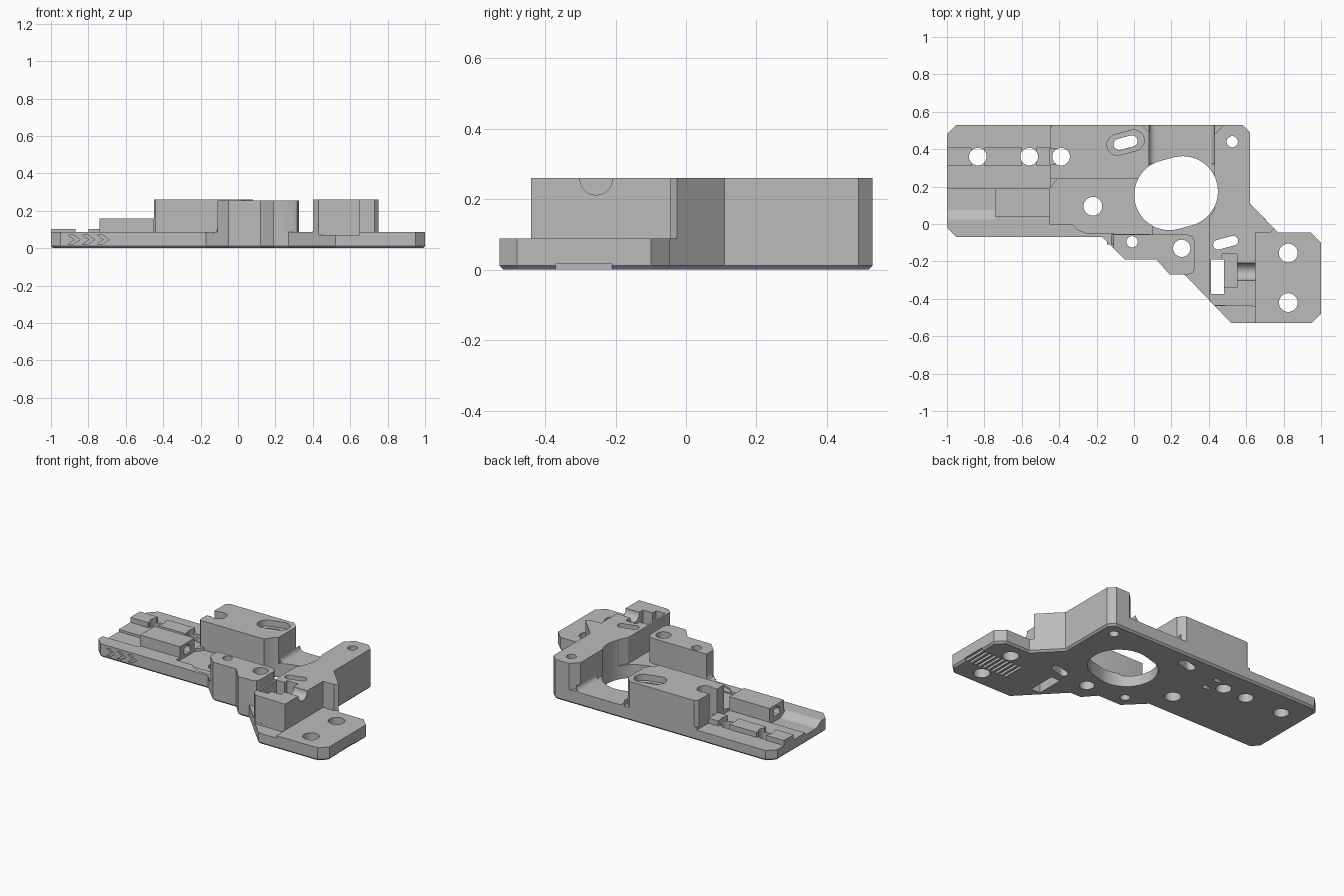
import bpy, bmesh
from math import sin, cos, pi, radians

old = bpy.data.objects.get("Cube")
if old:
    bpy.data.objects.remove(old, do_unlink=True)

grey = bpy.data.materials.new("matte_grey")
grey.use_nodes = True
GREY = (0.5, 0.5, 0.5, 1)
grey.diffuse_color = GREY
grey.node_tree.nodes["Principled BSDF"].inputs["Base Color"].default_value = GREY

TILT = radians(15)
TOP = 0.26
DECK = 0.088
AXES = {"X": lambda a, b, h: (h, a, b),
        "Y": lambda a, b, h: (a, h, b),
        "Z": lambda a, b, h: (a, b, h)}


def prism(name, pts, lo, hi, axis="Z", chamfer=0):
    """Extrude a 2D outline along an axis, with an optional chamfer at the low end."""
    place = AXES[axis]
    bm = bmesh.new()
    low = [bm.verts.new(place(a, b, lo)) for a, b in pts]
    high = [bm.verts.new(place(a, b, hi)) for a, b in pts]
    base = bm.faces.new(low)
    bm.faces.new(high)
    n = len(pts)
    for i in range(n):
        j = (i + 1) % n
        bm.faces.new((low[i], low[j], high[j], high[i]))
    bmesh.ops.recalc_face_normals(bm, faces=bm.faces)
    if chamfer:
        bmesh.ops.bevel(bm, geom=list(base.edges), offset=chamfer,
                        segments=1, affect="EDGES")
    mesh = bpy.data.meshes.new(name)
    bm.to_mesh(mesh)
    bm.free()
    mesh.materials.append(grey)
    obj = bpy.data.objects.new(name, mesh)
    bpy.context.scene.collection.objects.link(obj)
    return obj


def rect(x0, x1, y0, y1):
    return [(x0, y0), (x1, y0), (x1, y1), (x0, y1)]


def obround(x, y, r, half=0, steps=24):
    """Tilted slot outline; a plain circle when half is zero."""
    pts = []
    for side in (1, -1):
        start = TILT + (-pi / 2 if side > 0 else pi / 2)
        for i in range(steps + (1 if half else 0)):
            t = start + pi * i / steps
            pts.append((x + side * half * cos(TILT) + r * cos(t),
                        y + side * half * sin(TILT) + r * sin(t)))
    return pts


cutters = []


def cutter(pts, lo=-0.1, hi=0.4, axis="Z"):
    obj = prism("cutter", pts, lo, hi, axis)
    obj.hide_render = True
    cutters.append(obj)
    return obj


def cut(obj, tools):
    for tool in tools:
        mod = obj.modifiers.new("cut", "BOOLEAN")
        mod.operation = "DIFFERENCE"
        mod.solver = "EXACT"
        mod.object = tool


def cove(name, wall, direction, y0, y1, z, r=0.035):
    """Concave fillet strip at the foot of a wall."""
    arc = [(wall + direction * r * (1 - sin(t * pi / 12)),
            z + r * (1 - cos(t * pi / 12))) for t in range(7)]
    return prism(name, [(wall, z)] + arc[::-1], y0, y1, "Y")


# Parts
plate = prism("base_plate", [
    (-1, -0.02), (-0.95, -0.07), (-0.17, -0.07), (-0.05, -0.19), (0.12, -0.19),
    (0.19, -0.27), (0.27, -0.27), (0.52, -0.53), (0.95, -0.53), (1, -0.48),
    (1, -0.1), (0.945, -0.045), (0.77, -0.045), (0.62, 0.11), (0.62, 0.49),
    (0.58, 0.53), (-0.95, 0.53), (-1, 0.48)], 0, DECK, chamfer=0.012)
rear_block = prism("rear_block", [
    (-0.45, 0.25), (-0.44, 0.24), (0.03, 0.24), (0.065, 0.26), (0.08, 0.3),
    (0.08, 0.49), (0.04, 0.53), (-0.43, 0.53), (-0.45, 0.51)], DECK - 0.018, TOP)
front_block = prism("front_block", [
    (-0.11, -0.055), (-0.11, -0.13), (-0.05, -0.19), (0.12, -0.19), (0.19, -0.27),
    (0.29, -0.27), (0.315, -0.26), (0.325, -0.235), (0.325, -0.09),
    (0.31, -0.065), (0.28, -0.055)], DECK - 0.03, TOP - 0.005)
side_block = prism("side_block", [
    (0.43, 0.48), (0.48, 0.53), (0.58, 0.53), (0.62, 0.49), (0.62, 0.11),
    (0.75, -0.025), (0.73, -0.045), (0.65, -0.045), (0.65, -0.44),
    (0.43, -0.436), (0.4, -0.405), (0.4, 0.03), (0.43, 0.08)], DECK - 0.02, TOP)
guide_bar = prism("guide_bar", rect(-0.74, -0.45, 0.04, 0.19), 0.05, 0.16)
rails = [prism("rail", rect(a, b, 0.31, 0.41), 0.06, 0.103)
         for a, b in ((-1, -0.87), (-0.8, -0.6), (-0.52, -0.45))]
coves = [cove("rear_block_cove", 0.08, 1, 0.32, 0.53, DECK),
         cove("side_block_cove", 0.43, -1, 0.32, 0.53, DECK),
         cove("front_block_cove", -0.11, -1, -0.11, -0.055, DECK - 0.01)]

# Through holes and slots
bore = cutter(obround(0.225, 0.165, 0.188, 0.037))
rail_holes = [cutter(obround(x, 0.36, 0.047)) for x in (-0.835, -0.56, -0.39)]
deck_holes = [cutter(obround(x, y, 0.05)) for x, y in
              ((-0.22, 0.095), (0.825, -0.155), (0.825, -0.42))]
front_holes = [cutter(obround(-0.01, -0.095, 0.03)),
               cutter(obround(0.255, -0.13, 0.046))]
pin_hole = cutter(obround(0.525, 0.44, 0.03))
rear_slot = cutter(obround(-0.045, 0.435, 0.03, 0.035))
side_slot = cutter(obround(0.49, -0.1, 0.026, 0.042))
window = cutter(rect(0.413, 0.48, -0.375, -0.19))

# Recesses in the blocks
rear_recess = cutter(obround(-0.045, 0.435, 0.056, 0.045), 0.22)
rear_notch = cutter(rect(-0.5, -0.39, 0.32, 0.4))
head_pocket = cutter(rect(0.47, 0.55, -0.34, -0.16), 0.16)
channel = cutter(obround(-0.255, 0.258, 0.046), 0.5, 0.7, "X")
bar_hole = cutter(obround(0.115, 0.112, 0.032), -0.8, -0.4, "X")

# Recesses in the plate
recesses = [
    cutter(rect(-1.1, -0.45, 0.19, 0.6), 0.07),
    cutter([(0.02, 0.09), (0.075, 0.055), (0.19, 0.055), (0.19, 0.2), (0.02, 0.2)],
           -1.1, -0.74, "X"),
    cutter([(-0.45, 0), (0.15, 0), (0.15, 0.24), (-0.41, 0.24), (-0.45, 0.19)], 0.07),
    cutter([(-0.33, 0.001), (-0.3, -0.03), (-0.25, -0.05), (0.1, -0.055),
            (0.1, 0.001)], 0.078),
    cutter(rect(0.41, 0.65, -0.6, -0.438), 0.072)]

# Chevrons on the front edge
for i in range(3):
    x = -0.91 + i * 0.078
    recesses.append(cutter([(x, 0.02), (x + 0.028, 0.02), (x + 0.065, 0.046),
                            (x + 0.028, 0.072), (x, 0.072), (x + 0.037, 0.046)],
                           -0.1, -0.06, "Y"))

# Grip grooves and two small pockets underneath
for i in range(10):
    x = 0.69 + i * 0.0328
    recesses.append(cutter(rect(x, x + 0.017, -0.37, -0.21), -0.05, 0.016))
for y in (0.306, 0.41):
    recesses.append(cutter(rect(-0.325, -0.275, y - 0.013, y + 0.013), -0.05, 0.04))

cut(plate, [bore, pin_hole, rear_slot, side_slot, window]
    + rail_holes + deck_holes + front_holes + recesses)
cut(rear_block, [bore, rear_slot, rear_recess, rear_notch, rail_holes[2]])
cut(front_block, [bore] + front_holes)
cut(side_block, [bore, pin_hole, side_slot, window, head_pocket, channel])
cut(guide_bar, [bar_hole])
for rail in rails:
    cut(rail, rail_holes[:2])
for strip in coves[:2]:
    cut(strip, [bore])

# Bake the cuts, remove the helpers and smooth the curved walls
parts = [plate, rear_block, front_block, side_block, guide_bar] + rails + coves
graph = bpy.context.evaluated_depsgraph_get()
baked = [bpy.data.meshes.new_from_object(p.evaluated_get(graph)) for p in parts]
for part, mesh in zip(parts, baked):
    part.modifiers.clear()
    part.data = mesh
    mesh.shade_smooth()
    mesh.set_sharp_from_angle(angle=radians(25))
for tool in cutters:
    bpy.data.objects.remove(tool, do_unlink=True)
